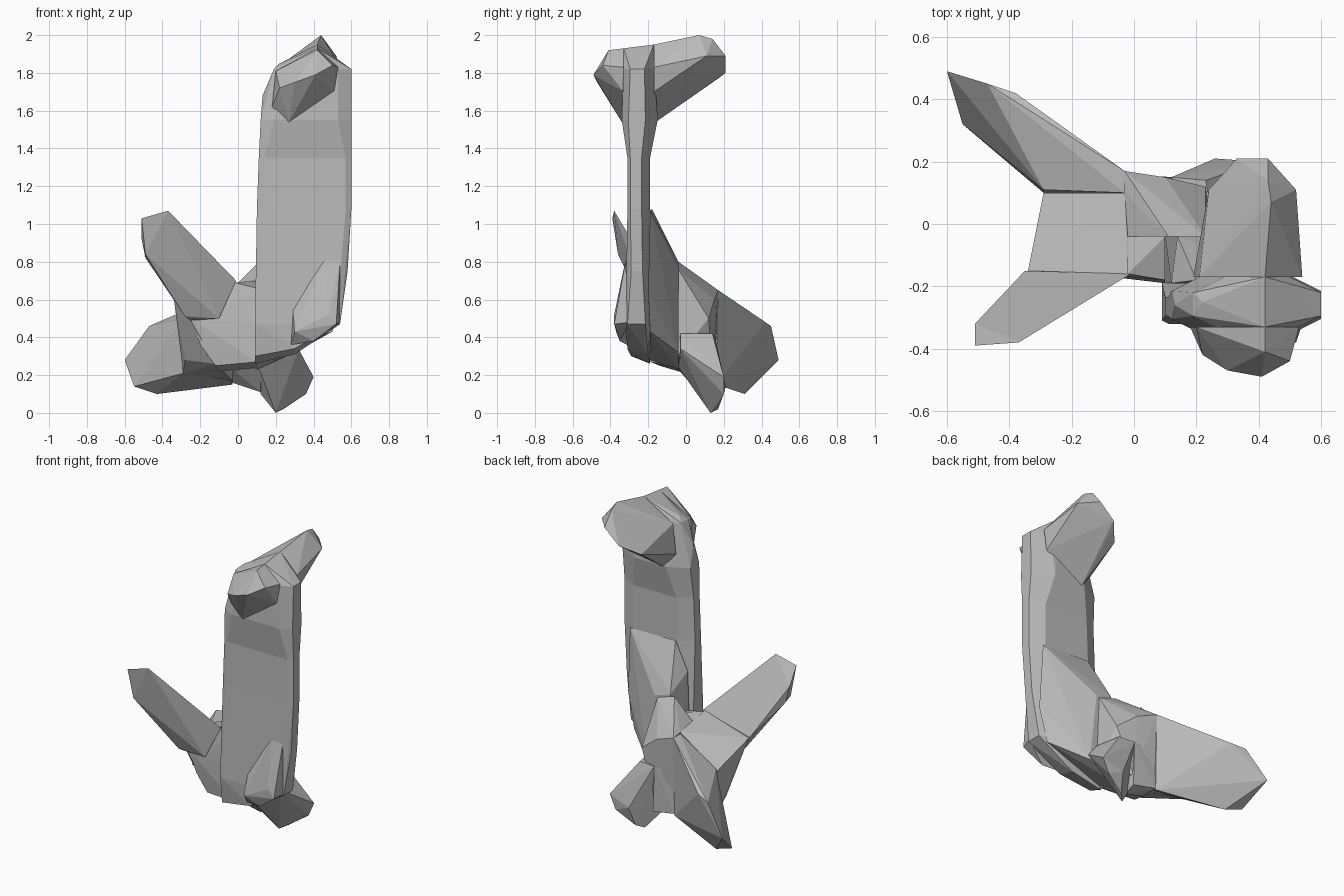
import bpy
import bmesh

cube = bpy.data.objects.get("Cube")
if cube:
    bpy.data.objects.remove(cube, do_unlink=True)

grey = bpy.data.materials.new("plain grey")
grey.use_nodes = True
grey.diffuse_color = (0.5, 0.5, 0.5, 1)
grey.node_tree.nodes["Principled BSDF"].inputs["Base Color"].default_value = (0.5, 0.5, 0.5, 1)


def P(x, y, z):
    """One corner of a faceted part."""
    return [(x, y, z)]


def section(z, left, right, front, back, front_cut=.0, back_cut=.0):
    """Horizontal slice with chamfered front and back corners."""
    outline = []
    for x, side in ((left, -1), (right, 1)):
        for y, depth, cut in ((front, 1, front_cut), (back, -1, back_cut)):
            outline.append((x + side * cut, y, z))
            outline.append((x, y + depth * cut / 2, z))
    return outline


def faceted(name, *groups):
    """Wrap a flat-faced convex skin around groups of corners."""
    mesh = bpy.data.meshes.new(name)
    bm = bmesh.new()
    for group in groups:
        for corner in group:
            bm.verts.new(corner)
    bmesh.ops.remove_doubles(bm, verts=bm.verts[:], dist=.001)
    bmesh.ops.convex_hull(bm, input=bm.verts[:])
    loose = [v for v in bm.verts if not v.link_faces]
    bmesh.ops.delete(bm, geom=loose, context='VERTS')
    bmesh.ops.recalc_face_normals(bm, faces=bm.faces[:])
    bm.to_mesh(mesh)
    bm.free()
    mesh.materials.append(grey)
    obj = bpy.data.objects.new(name, mesh)
    bpy.context.scene.collection.objects.link(obj)
    return obj


# Upright slab, stacked from shared slices
waist = section(z=1.08, left=.6, right=.1, front=-.31, back=-.19, front_cut=.03, back_cut=.09)
chest = section(z=1.35, left=.6, right=.11, front=-.31, back=-.19, front_cut=.03, back_cut=.09)
neck = section(z=1.55, left=.6, right=.12, front=-.34, back=-.15, front_cut=.07, back_cut=.13)
heel = section(z=.47, left=.54, right=.09, front=-.32, back=-.19, front_cut=.02, back_cut=.05)

faceted("column_lower", waist, heel,
        P(x=.58, y=-.29, z=.75), P(x=.58, y=-.23, z=.75),
        P(x=.3, y=-.31, z=.34), P(x=.3, y=-.2, z=.31),
        P(x=.09, y=-.29, z=.3), P(x=.09, y=-.19, z=.26))
faceted("column_middle", waist, chest)
faceted("column_upper", chest, neck)

# Head: core with a lobe to the front and one to the back
faceted("head_core", neck,
        section(z=1.82, left=.6, right=.19, front=-.33, back=-.17, front_cut=.07, back_cut=.1),
        P(x=.13, y=-.26, z=1.68),
        P(x=.22, y=-.25, z=1.85),
        P(x=.42, y=-.33, z=1.93), P(x=.42, y=-.17, z=1.95))
faceted("head_front_lobe",
        P(x=.2, y=-.33, z=1.81), P(x=.18, y=-.33, z=1.62),
        P(x=.27, y=-.34, z=1.54), P(x=.51, y=-.33, z=1.7),
        P(x=.53, y=-.33, z=1.83), P(x=.42, y=-.33, z=1.93),
        P(x=.42, y=-.41, z=1.92), P(x=.5, y=-.44, z=1.84),
        P(x=.41, y=-.49, z=1.79), P(x=.3, y=-.47, z=1.75),
        P(x=.22, y=-.42, z=1.72))
faceted("head_back_lobe",
        P(x=.21, y=-.17, z=1.83), P(x=.19, y=-.17, z=1.64),
        P(x=.27, y=-.16, z=1.54), P(x=.52, y=-.17, z=1.7),
        P(x=.54, y=-.17, z=1.83), P(x=.42, y=-.17, z=1.95),
        P(x=.44, y=.07, z=2), P(x=.43, y=.14, z=1.98),
        P(x=.43, y=.21, z=1.89), P(x=.33, y=.21, z=1.8),
        P(x=.24, y=.11, z=1.73), P(x=.52, y=.11, z=1.89),
        P(x=.3, y=.17, z=1.77))

# Raised pad low on the front of the column
faceted("front_pad",
        P(x=.46, y=-.32, z=.81), P(x=.54, y=-.32, z=.8),
        P(x=.29, y=-.31, z=.56), P(x=.28, y=-.31, z=.36),
        P(x=.3, y=-.37, z=.43), P(x=.4, y=-.35, z=.38),
        P(x=.52, y=-.38, z=.47), P(x=.48, y=-.38, z=.52),
        P(x=.54, y=-.3, z=.48))

# Tapered brace behind the column, and the hub it runs into
faceted("column_brace",
        P(x=.53, y=-.19, z=1.07), P(x=.2, y=-.18, z=1.08),
        P(x=.12, y=-.19, z=.9), P(x=.14, y=-.04, z=.8),
        P(x=.25, y=-.04, z=.77), P(x=.55, y=-.2, z=.65),
        P(x=.5, y=-.19, z=.43), P(x=.3, y=-.04, z=.32),
        P(x=.1, y=-.04, z=.23), P(x=.1, y=-.19, z=.28))
faceted("hub_ridge",
        P(x=.11, y=-.04, z=.8), P(x=.23, y=-.04, z=.76),
        P(x=-.03, y=.1, z=.66), P(x=-.03, y=.17, z=.65),
        P(x=-.03, y=-.04, z=.66), P(x=.1, y=.15, z=.6),
        P(x=.23, y=.12, z=.5), P(x=.25, y=-.04, z=.3),
        P(x=.12, y=.14, z=.2), P(x=-.03, y=.15, z=.17),
        P(x=-.03, y=-.04, z=.22))
faceted("hub_front",
        P(x=-.02, y=-.16, z=.69), P(x=.1, y=-.18, z=.66),
        P(x=.1, y=-.04, z=.7), P(x=-.02, y=-.04, z=.68),
        P(x=-.24, y=-.15, z=.49), P(x=-.2, y=-.14, z=.36),
        P(x=-.12, y=-.14, z=.25), P(x=.1, y=-.19, z=.27),
        P(x=.1, y=-.19, z=.48), P(x=.1, y=-.04, z=.24),
        P(x=-.1, y=-.04, z=.22))

# Bent plate joining the two blades
faceted("blade_root",
        P(x=-.34, y=-.15, z=.61), P(x=-.02, y=-.16, z=.7),
        P(x=-.29, y=-.04, z=.5), P(x=-.02, y=-.04, z=.68),
        P(x=-.29, y=.1, z=.48), P(x=-.03, y=.1, z=.66),
        P(x=-.29, y=.1, z=.21), P(x=-.03, y=.1, z=.17),
        P(x=-.25, y=-.16, z=.49), P(x=-.12, y=-.13, z=.26),
        P(x=-.28, y=-.01, z=.28))

# Blades
faceted("front_blade",
        P(x=-.51, y=-.39, z=1.03), P(x=-.37, y=-.38, z=1.07),
        P(x=-.51, y=-.32, z=.92), P(x=-.49, y=-.31, z=.82),
        P(x=-.49, y=-.36, z=.84), P(x=-.28, y=-.2, z=.51),
        P(x=-.35, y=-.15, z=.62), P(x=-.01, y=-.16, z=.7),
        P(x=-.25, y=-.17, z=.49), P(x=-.1, y=-.19, z=.5))
faceted("back_blade",
        P(x=-.6, y=.49, z=.28), P(x=-.47, y=.45, z=.46),
        P(x=-.38, y=.42, z=.48), P(x=-.55, y=.32, z=.14),
        P(x=-.43, y=.31, z=.1), P(x=-.29, y=.1, z=.21),
        P(x=-.29, y=.11, z=.5), P(x=-.03, y=.1, z=.65),
        P(x=-.03, y=.17, z=.65), P(x=-.03, y=.16, z=.15),
        P(x=-.04, y=.1, z=.18))

# Stubby foot under the hub
faceted("foot",
        P(x=.2, y=.13, z=0), P(x=.24, y=.17, z=.02),
        P(x=.36, y=.2, z=.1), P(x=.4, y=.2, z=.19),
        P(x=.12, y=.08, z=.1), P(x=.11, y=-.04, z=.24),
        P(x=.32, y=-.03, z=.34), P(x=.26, y=.21, z=.14),
        P(x=.12, y=.15, z=.42), P(x=.23, y=.14, z=.42),
        P(x=.26, y=-.03, z=.42))
faceted("foot_link",
        P(x=-.03, y=.04, z=.16), P(x=-.03, y=-.04, z=.23),
        P(x=.12, y=-.04, z=.24), P(x=.12, y=.06, z=.11),
        P(x=.13, y=.15, z=.13), P(x=-.03, y=.16, z=.16),
        P(x=.12, y=.15, z=.42), P(x=-.03, y=.15, z=.42))
